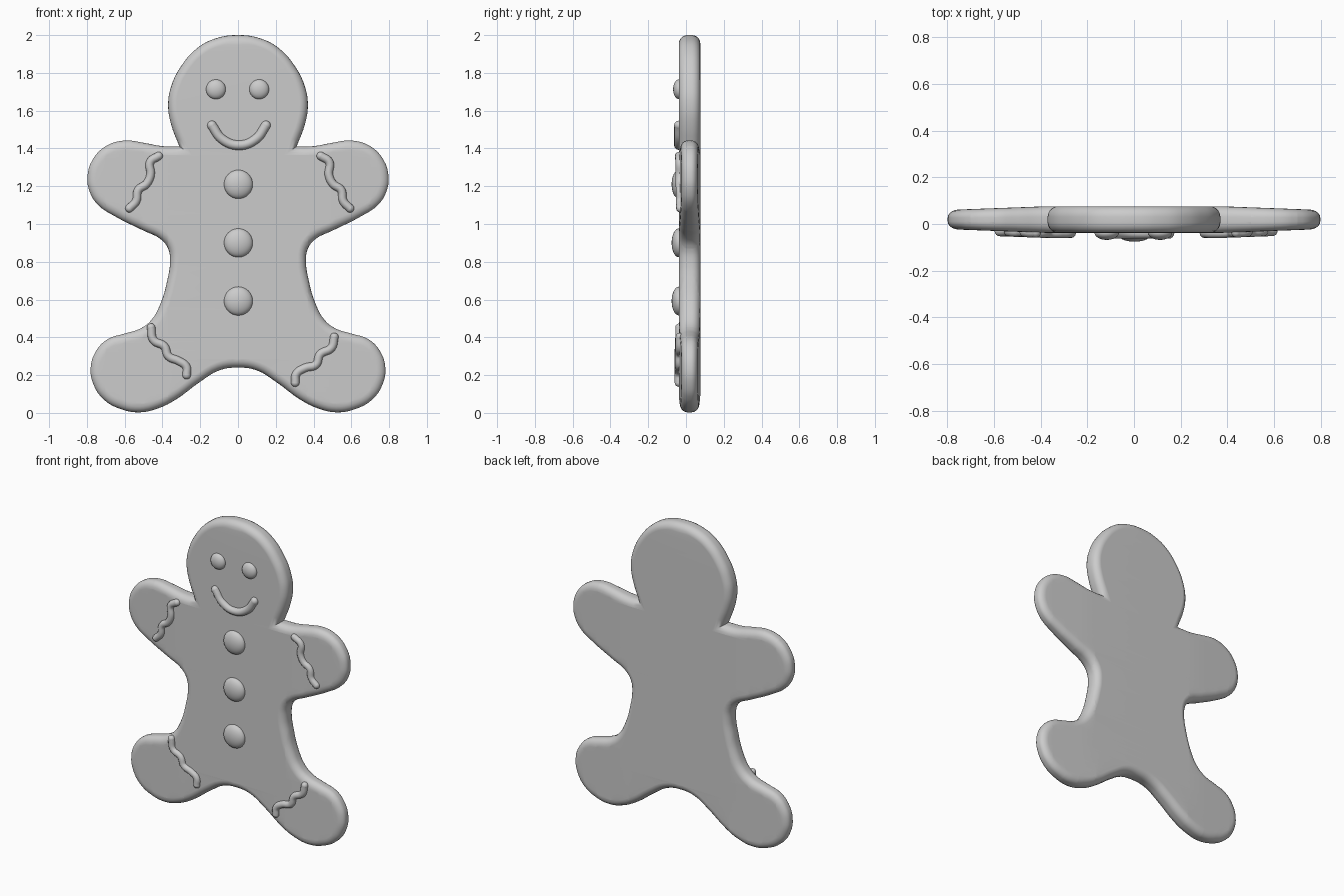
import bpy, bmesh
from mathutils import Matrix, Vector

if "Cube" in bpy.data.objects:
    bpy.data.objects.remove(bpy.data.objects["Cube"])

MID_Y, HALF = 0.019, 0.057          # slab centre and half thickness


def limb_scale(x):
    # limbs get thinner toward the tips
    return 1 - 0.28 * min(max((abs(x) - 0.37) / 0.43, 0), 1)


def front_y(x):
    return MID_Y - HALF * limb_scale(x)


def make_curve(name, pts, cyclic, dims, depth, res):
    cu = bpy.data.curves.new(name, 'CURVE')
    cu.dimensions = dims
    cu.resolution_u = res
    cu.bevel_depth = depth
    cu.bevel_resolution = 4
    sp = cu.splines.new('BEZIER')
    sp.bezier_points.add(len(pts) - 1)
    for bp, p in zip(sp.bezier_points, pts):
        bp.co = p
        bp.handle_left_type = bp.handle_right_type = 'AUTO'
    sp.use_cyclic_u = cyclic
    ob = bpy.data.objects.new(name, cu)
    bpy.context.collection.objects.link(ob)
    return ob


def select(ob):
    bpy.ops.object.select_all(action='DESELECT')
    ob.select_set(True)
    bpy.context.view_layer.objects.active = ob


def to_mesh(ob):
    select(ob)
    bpy.ops.object.convert(target='MESH')
    return bpy.context.view_layer.objects.active


# Body: mirrored half outline (x, z), filled with rounded rim
half = [(0, 2.0), (.12, 1.982), (.215, 1.932), (.305, 1.83), (.355, 1.725), (.37, 1.63),
        (.355, 1.53), (.31, 1.41), (.40, 1.412), (.50, 1.43), (.60, 1.442), (.70, 1.412),
        (.77, 1.34), (.797, 1.25), (.785, 1.17), (.74, 1.10), (.65, 1.04), (.50, .965),
        (.41, .92), (.37, .87), (.36, .80), (.375, .70), (.41, .58), (.46, .49), (.52, .445),
        (.60, .42), (.69, .39), (.75, .33), (.78, .24), (.765, .15), (.71, .07), (.62, .02),
        (.52, .003), (.42, .025), (.33, .07), (.20, .165), (.10, .225), (0, .24)]
outline = half + [(-x, z) for x, z in half[-2:0:-1]]
body = make_curve("cookie_body", [(x, z, 0) for x, z in outline], True, '2D', 0.045, 4)
for i in (7, len(outline) - 7):     # sharp crease at the neck
    bp = body.data.splines[0].bezier_points[i]
    bp.handle_left_type = bp.handle_right_type = 'VECTOR'
body.data.fill_mode = 'BOTH'
body.data.extrude = HALF - 0.045
body.data.offset = -0.045
body = to_mesh(body)
bm = bmesh.new()
bm.from_mesh(body.data)
bmesh.ops.remove_doubles(bm, verts=bm.verts, dist=1e-4)
for cut in (.37, .5, .6, .7):
    for s in (-1, 1):
        bmesh.ops.bisect_plane(bm, geom=bm.verts[:] + bm.edges[:] + bm.faces[:],
                               plane_co=(s * cut, 0, 0), plane_no=(1, 0, 0))
for v in bm.verts:
    x, z, d = v.co
    v.co = (x, MID_Y - d * limb_scale(x), z)
bmesh.ops.recalc_face_normals(bm, faces=bm.faces)
bm.to_mesh(body.data)
bm.free()
select(body)
bpy.ops.object.shade_smooth_by_angle(angle=0.8)
wn = body.modifiers.new("weighted_normals", 'WEIGHTED_NORMAL')
wn.keep_sharp = True


# Eyes and buttons: flattened domes
def dome(name, x, z, r, ry):
    bpy.ops.mesh.primitive_uv_sphere_add(segments=32, ring_count=16, radius=1,
                                         location=(x, front_y(x), z))
    ob = bpy.context.object
    ob.name = name
    ob.scale = (r, ry, r)
    bpy.ops.object.shade_smooth()


for side, x in (("left", -.117), ("right", .112)):
    dome("eye_" + side, x, 1.713, .052, .03)
for i, z in enumerate((1.21, .90, .592)):
    dome(f"button_{i + 1}", .002, z, .076, .038)


# Icing: round-ended tubes lying on the front face
def icing(name, pts, r):
    path = [Vector((x, front_y(x), z)) for x, z in pts]
    ob = to_mesh(make_curve(name, path, False, '3D', r, 6))
    bm = bmesh.new()
    bm.from_mesh(ob.data)
    for p in (path[0], path[-1]):
        bmesh.ops.create_uvsphere(bm, u_segments=16, v_segments=10, radius=r,
                                  matrix=Matrix.Translation(p))
    bm.to_mesh(ob.data)
    bm.free()
    select(ob)
    bpy.ops.object.shade_smooth()


icing("mouth", [(-.138, 1.522), (-.085, 1.45), (.005, 1.417), (.095, 1.45), (.148, 1.522)], .025)
arm = [(.42, 1.36), (.465, 1.328), (.463, 1.26), (.485, 1.212), (.528, 1.18), (.54, 1.12), (.575, 1.083)]
icing("icing_arm_left", [(-x, z) for x, z in arm], .022)
icing("icing_arm_right", [(x + .018, z) for x, z in arm], .022)
icing("icing_leg_left", [(-.46, .452), (-.447, .385), (-.39, .352), (-.368, .30), (-.315, .275),
                         (-.274, .245), (-.272, .20)], .022)
icing("icing_leg_right", [(.51, .402), (.495, .345), (.435, .31), (.412, .255), (.355, .238),
                          (.308, .205), (.303, .16)], .022)
